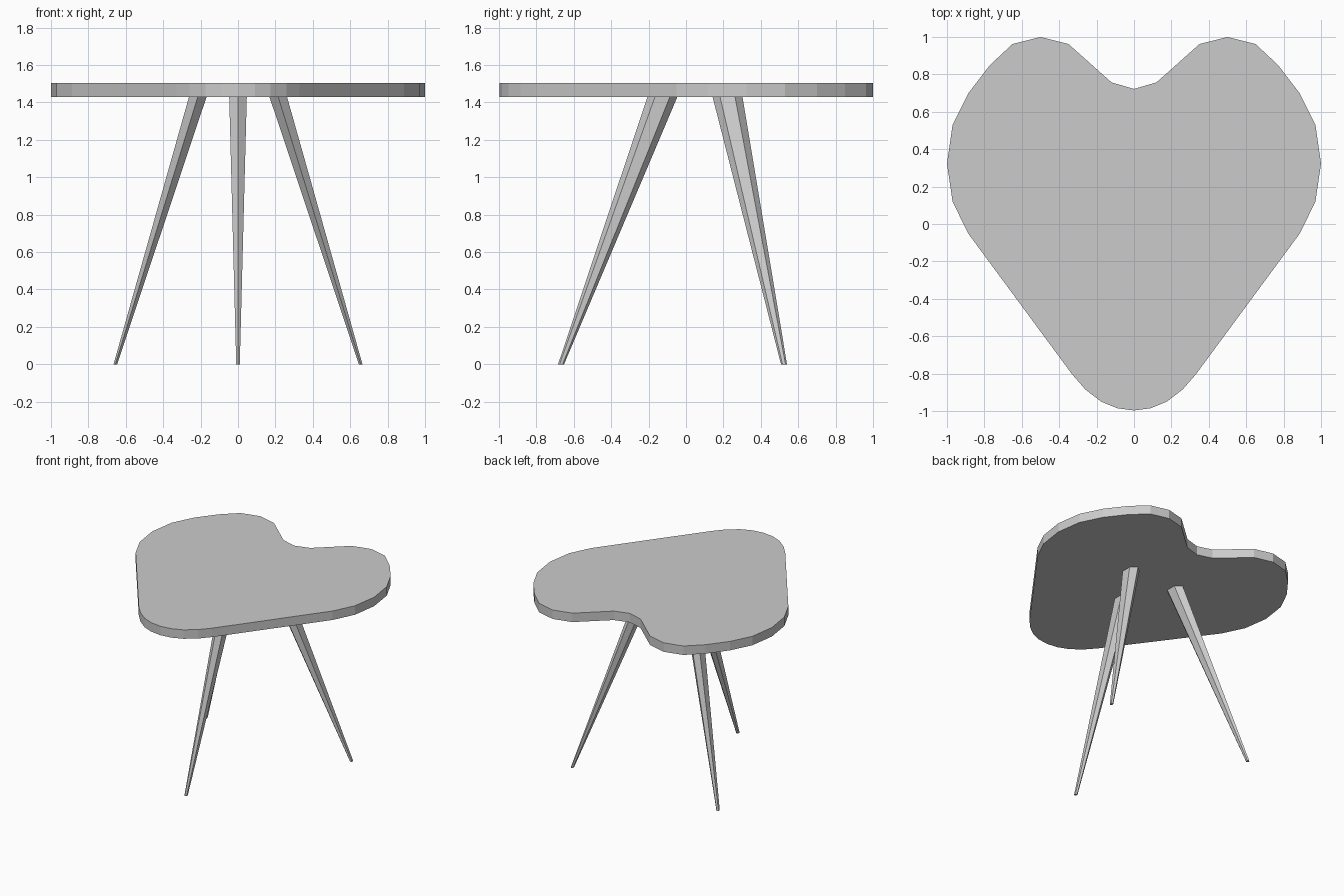
import bpy, bmesh, math

if "Cube" in bpy.data.objects:
    bpy.data.objects.remove(bpy.data.objects["Cube"])

TOP_Z, UNDER_Z = 1.503, 1.43


def make_object(name, rings):
    """Closed solid from a lower and an upper ring of points."""
    bm = bmesh.new()
    low, high = [[bm.verts.new(p) for p in ring] for ring in rings]
    bm.faces.new(low[::-1])
    bm.faces.new(high)
    n = len(low)
    for i in range(n):
        j = (i + 1) % n
        bm.faces.new((low[i], low[j], high[j], high[i]))
    bmesh.ops.recalc_face_normals(bm, faces=bm.faces)
    mesh = bpy.data.meshes.new(name)
    bm.to_mesh(mesh)
    bm.free()
    obj = bpy.data.objects.new(name, mesh)
    bpy.context.collection.objects.link(obj)
    return obj


def hexagon(cx, cy, z, rx, ry):
    # corners point along y, stretched front to back
    return [(cx + rx * math.cos(math.radians(30 + 60 * i)) / math.cos(math.radians(30)),
             cy + ry * math.sin(math.radians(30 + 60 * i)), z) for i in range(6)]


def leg(name, foot, head):
    make_object(name, (hexagon(*foot, 0, 0.0095, 0.016),
                       hexagon(*head, UNDER_Z, 0.047, 0.080)))


# Heart-shaped tabletop: right half of the outline, mirrored
half = [(0, 0.722), (0.12, 0.757), (0.35, 0.962), (0.5, 1.0), (0.65, 0.962),
        (0.77, 0.85), (0.885, 0.70), (0.97, 0.53), (1.0, 0.323), (0.97, 0.12),
        (0.887, -0.05), (0.33, -0.805), (0.26, -0.885), (0.175, -0.95),
        (0.09, -0.985), (0, -0.997)]
outline = half + [(-x, y) for x, y in half[-2:0:-1]]
outline.reverse()
make_object("tabletop", [[(x, y, z) for x, y in outline] for z in (UNDER_Z, TOP_Z)])

# Three splayed, tapered six-sided legs
leg("front_leg", (0, -0.668), (0, -0.126))
for side, s in (("left", -1), ("right", 1)):
    leg(f"back_{side}_leg", (s * 0.656, 0.524), (s * 0.215, 0.222))
